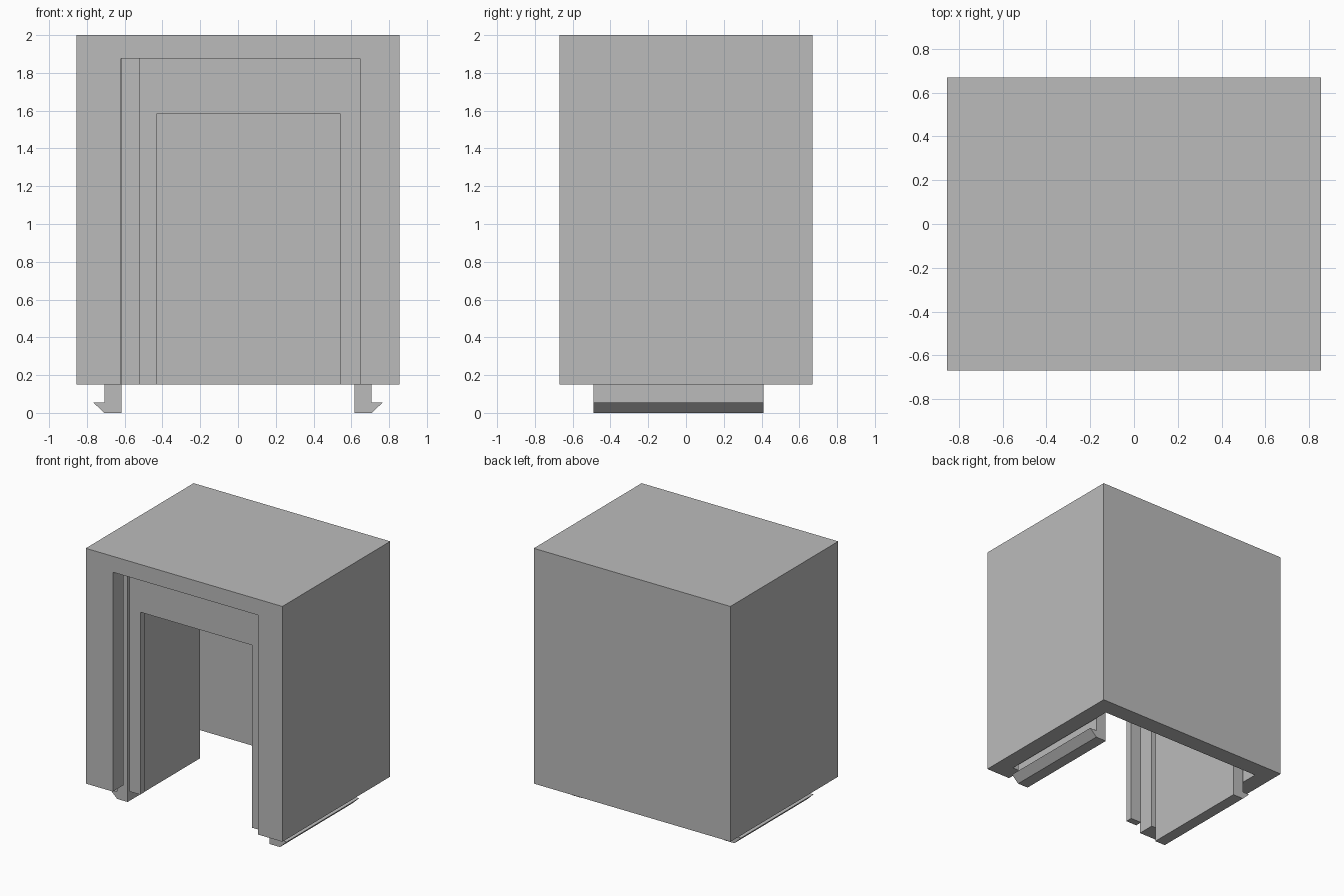
import bpy
import bmesh
from mathutils import Vector

cube = bpy.data.objects.get("Cube")
if cube:
    bpy.data.objects.remove(cube, do_unlink=True)

grey = bpy.data.materials.new("light grey")
grey.use_nodes = True
COLOUR = (0.5, 0.5, 0.5, 1)
grey.diffuse_color = COLOUR
grey.node_tree.nodes["Principled BSDF"].inputs["Base Color"].default_value = COLOUR


def prism(name, profile, y0, y1):
    """Extrude an x-z outline from y0 to y1."""
    bm = bmesh.new()
    face = bm.faces.new([bm.verts.new((x, y0, z)) for x, z in profile])
    extruded = bmesh.ops.extrude_face_region(bm, geom=[face])["geom"]
    moved = [v for v in extruded if isinstance(v, bmesh.types.BMVert)]
    bmesh.ops.translate(bm, verts=moved, vec=Vector((0, y1 - y0, 0)))
    bmesh.ops.recalc_face_normals(bm, faces=bm.faces)
    mesh = bpy.data.meshes.new(name)
    bm.to_mesh(mesh)
    bm.free()
    mesh.materials.append(grey)
    obj = bpy.data.objects.new(name, mesh)
    bpy.context.collection.objects.link(obj)
    return obj


def arch(left, right, top, in_left, in_right, in_top, bottom):
    """Outline of an upside-down U."""
    return [(left, bottom), (left, top), (right, top), (right, bottom),
            (in_right, bottom), (in_right, in_top), (in_left, in_top), (in_left, bottom)]


def rect(left, right, bottom, top):
    return [(left, bottom), (left, top), (right, top), (right, bottom)]


W, D, BASE, TOP = 0.855, 0.67, 0.15, 2.0
IN_X, IN_Y, CEILING = 0.72, 0.535, 1.875

# Hollow housing, open at the bottom: one shell cut by a cavity and a doorway
housing = prism("housing", rect(-W, W, BASE, TOP), -D, D)
cutters = [prism("cavity_cutter", rect(-IN_X, IN_X, 0, CEILING), -IN_Y, IN_Y),
           prism("doorway_cutter", rect(-0.62, 0.645, 0, CEILING), -D - 0.1, 0)]
for cutter in cutters:
    cutter.hide_render = True
    cutter.hide_viewport = True
    cut = housing.modifiers.new(cutter.name, "BOOLEAN")
    cut.operation = "DIFFERENCE"
    cut.solver = "EXACT"
    cut.object = cutter

# Apply the cuts and drop the cutters
bpy.context.view_layer.update()
graph = bpy.context.evaluated_depsgraph_get()
shell = bpy.data.meshes.new_from_object(housing.evaluated_get(graph))
housing.modifiers.clear()
housing.data = shell
for cutter in cutters:
    bpy.data.objects.remove(cutter, do_unlink=True)

# Thin frame set back inside the doorway
prism("door_frame", arch(-0.525, 0.645, CEILING, -0.43, 0.54, 1.585, BASE), -0.6, -0.545)

# Tall side plates ending in outward snap hooks
for side, name in ((-1, "right_clip"), (1, "left_clip")):
    hook = [(0.617, CEILING), (0.617, 0), (0.708, 0), (0.767, 0.056),
            (0.708, 0.056), (0.708, CEILING)]
    prism(name, [(side * x, z) for x, z in hook], -0.49, 0.41)
